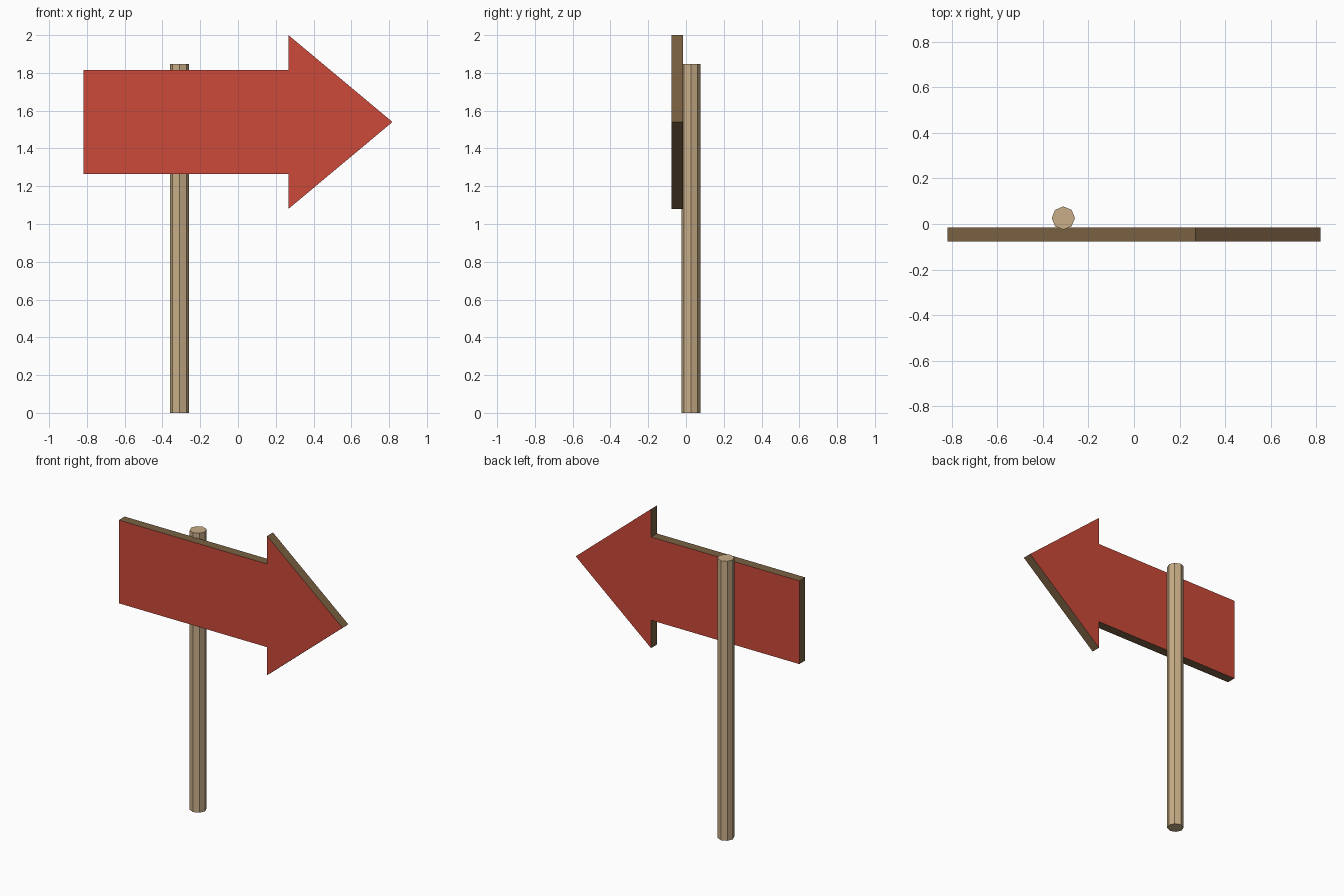
import bpy, bmesh, math

if "Cube" in bpy.data.objects:
    bpy.data.objects.remove(bpy.data.objects["Cube"])


def srgb(r, g, b):
    f = lambda c: c / 12.92 if c <= 0.04045 else ((c + 0.055) / 1.055) ** 2.4
    return (f(r / 255), f(g / 255), f(b / 255), 1.0)


def material(name, rgb):
    m = bpy.data.materials.new(name)
    m.diffuse_color = srgb(*rgb)
    m.use_nodes = True
    m.node_tree.nodes["Principled BSDF"].inputs["Base Color"].default_value = m.diffuse_color
    return m


red = material("red_paint", (204, 74, 58))
dark_wood = material("dark_wood", (122, 97, 66))
light_wood = material("light_wood", (200, 173, 135))


def make_object(name, bm, mats):
    bmesh.ops.recalc_face_normals(bm, faces=bm.faces)
    me = bpy.data.meshes.new(name)
    for m in mats:
        me.materials.append(m)
    # faces that look along y are painted, the rim stays bare
    if len(mats) > 1:
        for f in bm.faces:
            f.material_index = 0 if abs(f.normal.y) > 0.9 else 1
    bm.to_mesh(me)
    bm.free()
    ob = bpy.data.objects.new(name, me)
    bpy.context.collection.objects.link(ob)
    return ob


# Post: eight-sided pole with corners on the axes
bm = bmesh.new()
bmesh.ops.create_cone(bm, cap_ends=True, segments=8, radius1=0.051, radius2=0.051, depth=1.848)
post = make_object("post", bm, [light_wood])
post.location = (-0.31, 0.026, 0.924)

# Arrow board: upper half profile mirrored about its centre line, then extruded
CZ, FRONT, THICK = 1.54, -0.077, 0.061
half = [(-0.818, 0.275), (0.267, 0.275), (0.267, 0.46)]
outline = half + [(0.818, 0.0)] + [(x, -z) for x, z in reversed(half)]
bm = bmesh.new()
face = bm.faces.new([bm.verts.new((x, FRONT, CZ + z)) for x, z in outline])
ext = bmesh.ops.extrude_face_region(bm, geom=[face], use_keep_orig=True)
verts = [g for g in ext["geom"] if isinstance(g, bmesh.types.BMVert)]
bmesh.ops.translate(bm, verts=verts, vec=(0, THICK, 0))
make_object("arrow_board", bm, [red, dark_wood])
